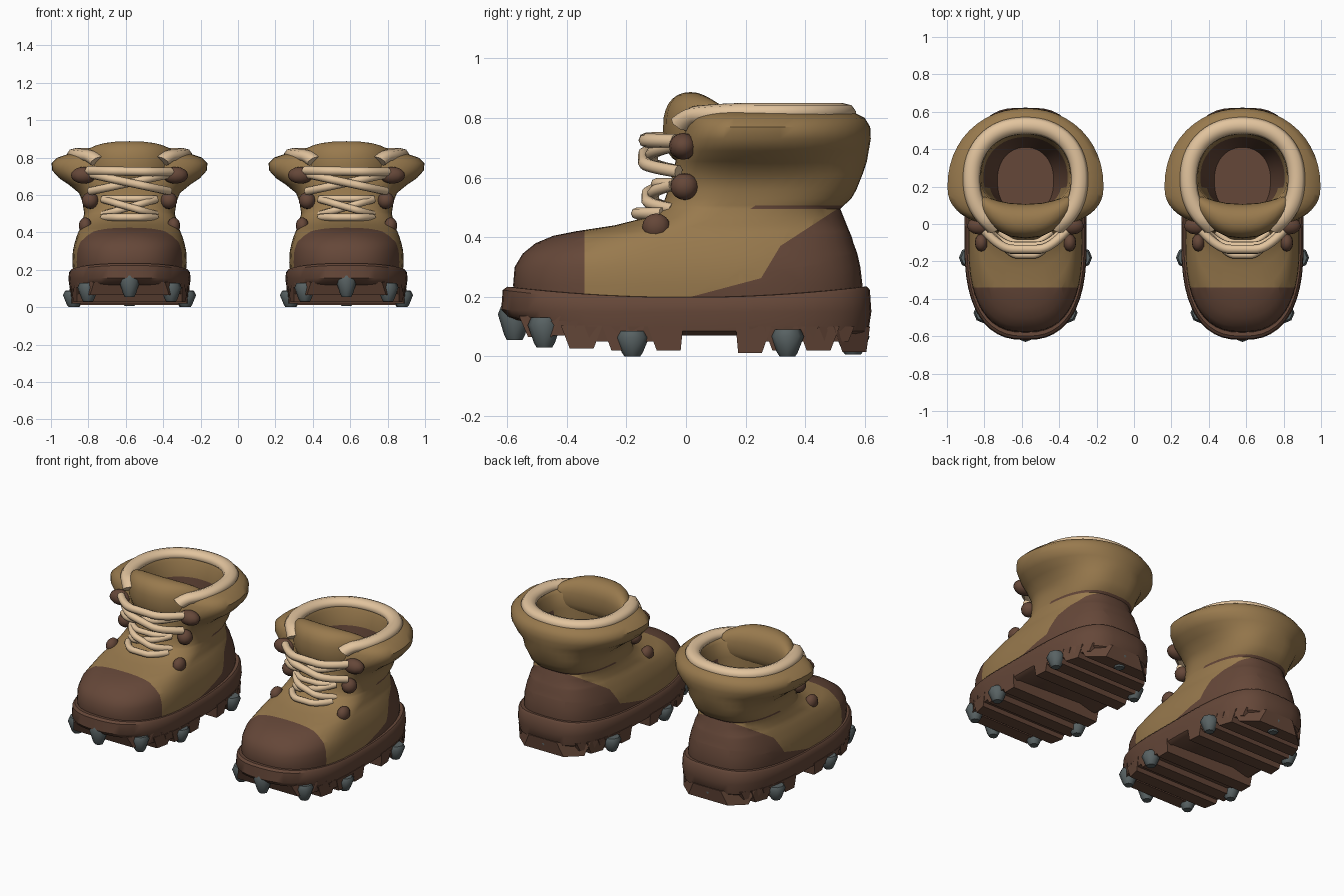
import bpy, bmesh, math
from mathutils import Vector

if "Cube" in bpy.data.objects:
    bpy.data.objects.remove(bpy.data.objects["Cube"])


def make_mat(name, rgb):
    m = bpy.data.materials.new(name)
    m.diffuse_color = (*rgb, 1)
    m.use_nodes = True
    m.node_tree.nodes["Principled BSDF"].inputs["Base Color"].default_value = m.diffuse_color
    return m


TAN = make_mat("tan_leather", (0.315, 0.193, 0.075))
BROWN = make_mat("brown_leather", (0.130, 0.063, 0.040))
CREAM = make_mat("cream_trim", (0.76, 0.55, 0.34))
GREY = make_mat("grey_metal", (0.098, 0.122, 0.125))
parts = []


def finish(name, bm, mats, angle=40):
    bmesh.ops.recalc_face_normals(bm, faces=bm.faces)
    me = bpy.data.meshes.new(name)
    bm.to_mesh(me)
    bm.free()
    for m in mats:
        me.materials.append(m)
    me.polygons.foreach_set("use_smooth", [True] * len(me.polygons))
    me.set_sharp_from_angle(angle=math.radians(angle))
    ob = bpy.data.objects.new(name, me)
    bpy.context.collection.objects.link(ob)
    parts.append(ob)
    return ob


def spow(v, n):
    return math.copysign(abs(v) ** (2 / n), v)


def ring(bm, z, front, back, w, cy, nf=2.5, nb=3.0, count=48):
    """Egg-shaped horizontal outline."""
    vs = []
    for i in range(count):
        a = 2 * math.pi * i / count
        c, s = math.cos(a), math.sin(a)
        n, r = (nb, back - cy) if s > 0 else (nf, cy - front)
        vs.append(bm.verts.new((w * spow(c, n), cy + r * spow(s, n), z)))
    return vs


def loft(bm, rings, inner_from=999):
    for k, (a, b) in enumerate(zip(rings, rings[1:])):
        for i in range(len(a)):
            j = (i + 1) % len(a)
            f = bm.faces.new((a[i], a[j], b[j], b[i]))
            f.material_index = 1 if k >= inner_from else 0


def tube(name, pts, radius, mat, flat=1.0, mid=0.0):
    cu = bpy.data.curves.new(name, 'CURVE')
    cu.dimensions = '3D'
    cu.bevel_depth = radius
    cu.bevel_resolution = 2
    cu.resolution_u = 6
    cu.use_fill_caps = True
    sp = cu.splines.new('NURBS')
    sp.points.add(len(pts) - 1)
    for p, co in zip(sp.points, pts):
        p.co = (*co, 1)
    sp.use_endpoint_u = True
    sp.order_u = 3
    tmp = bpy.data.objects.new(name + "_path", cu)
    bm = bmesh.new()
    bpy.context.collection.objects.link(tmp)
    bpy.context.view_layer.update()
    bm.from_mesh(bpy.data.meshes.new_from_object(tmp.evaluated_get(bpy.context.evaluated_depsgraph_get())))
    bpy.data.objects.remove(tmp)
    for v in bm.verts:
        v.co.z = mid + (v.co.z - mid) * flat
    return finish(name, bm, [mat], 60)


# Upper: toe, vamp, shaft, puffy collar and lining in one loft (z, front, back, half width, centre y)
bm = bmesh.new()
outer = [(.17, -.57, .585, .30, -.10), (.24, -.58, .592, .306, -.10), (.30, -.575, .585, .303, -.10),
         (.345, -.548, .575, .293, -.09), (.38, -.505, .562, .282, -.08), (.405, -.445, .555, .272, -.05),
         (.42, -.37, .548, .264, -.02), (.44, -.24, .54, .258, .03), (.465, -.14, .53, .252, .09),
         (.495, -.09, .518, .243, .13), (.507, -.08, .53, .243, .15), (.53, -.07, .555, .247, .17),
         (.56, -.06, .572, .25, .18), (.61, -.045, .592, .27, .2), (.655, -.035, .607, .325, .2),
         (.69, -.03, .613, .377, .2), (.73, -.02, .62, .413, .2),
         (.77, -.01, .618, .417, .2), (.80, .0, .60, .385, .2), (.82, .02, .56, .325, .2)]
inner = [(.82, .06, .50, .262, .23), (.79, .09, .48, .238, .25), (.70, .09, .465, .225, .25),
         (.50, .08, .44, .195, .25), (.28, .06, .41, .15, .24)]
rs = []
for k, r in enumerate(outer + inner):
    nb = 2.1 if r[0] > .64 or k >= len(outer) else 2.7 if r[0] > .43 else 3.0
    rs.append(ring(bm, *r, nf=2.1 if .37 < r[0] < .45 else 2.5, nb=nb))
loft(bm, rs, len(outer) + 2)
bm.faces.new(rs[-1]).material_index = 1
inside = set(rs[-2])
for f in bm.faces:
    c = f.calc_center_median()
    if f.material_index == 1 and inside & set(f.verts) and c.z > .5 and c.y < .2:
        f.material_index = 0
    if .495 < c.z < .507 and c.y > .22 and not inside & set(f.verts):
        f.material_index = 1


def cut(co, no, zmax):
    fs = [f for f in bm.faces if f.calc_center_median().z < zmax and f.material_index == 0]
    geom = fs + list({e for f in fs for e in f.edges}) + list({v for f in fs for v in f.verts})
    bmesh.ops.bisect_plane(bm, geom=geom, plane_co=co, plane_no=no)


# Toe cap and heel counter are cut out of the upper
heel = [(Vector((0, y, z)), Vector((0, dz, -dy))) for y, z, dy, dz in
        ((.11, .225, .15, .04), (.25, .26, .06, .10), (.30, .36, .2, .13))]
cut((0, -.34, .3), (0, 1, 0), .46)
for co, no in heel:
    cut(co, no, .495)
for f in bm.faces:
    c = f.calc_center_median()
    if f.material_index == 0 and c.z < .495:
        low, mid, top = [(c - co).dot(no) > 0 for co, no in heel]
        if c.y < -.34 or (mid and top) or (low and c.y > 0):
            f.material_index = 1
finish("boot_upper", bm, [TAN, BROWN], 50)

# Sole slab with an upturned toe and a gently dipping rim
bm = bmesh.new()


def toe_rise(y):
    return max(0, -.33 - y) * .22


sole = [(.07, -.57, .595, .295), (.085, -.6, .612, .317), (.15, -.62, .622, .327), (.185, -.615, .617, .323),
        (.198, -.60, .607, .313), (.20, -.55, .56, .27)]
rs = [ring(bm, *r, -.1, nb=3.2) for r in sole]
loft(bm, rs)
bm.faces.new(rs[0])
bm.faces.new(rs[-1])
for v in bm.verts:
    y = v.co.y
    v.co.z += .1 * y * y if v.co.z > .16 else toe_rise(y) * (.16 - v.co.z) / .09
finish("sole", bm, [BROWN])


def half_width(y):
    n, t = (3.2, (y + .1) / .722) if y > -.1 else (2.5, (-.1 - y) / .52)
    return .322 * max(0, 1 - t ** n) ** (1 / n)


# Cross-wise tread bars with shallow fill between them: y, bottom z, slope at front and back edges
bm = bmesh.new()
bars = [(-.49, .03, .03, .03), (-.35, .022, .03, .03), (-.21, .02, .03, .03), (-.058, .02, .03, .008),
        (.215, .012, .008, .03), (.33, .02, .03, .03), (.445, .02, .03, .03), (.565, .015, .03, .012)]
bars += [(y, .05, .02, .02) for y in (-.42, -.28, -.135, .27, .385, .505)]
for y, z, fr, bk in bars:
    rise = toe_rise(y)
    rows = []
    for dy, zz in ((-.04 - fr, .1), (-.04, z), (.04, z), (.04 + bk, .1)):
        w = half_width(y + dy) * (1 if zz > .09 else .97)
        rows.append([bm.verts.new((s * w, y + dy, zz + rise)) for s in (-1, 1)])
    for a, b in zip(rows, rows[1:] + rows[:1]):
        bm.faces.new((a[0], a[1], b[1], b[0]))
    for s in (0, 1):
        bm.faces.new([r[s] for r in rows])
finish("tread_bars", bm, [BROWN], 30)

# Metal studs around the sole: tapered, with a chamfered tip
bm = bmesh.new()
studs = [(0, -.575, .055, .115), (0, .56, .006, .08)]
for s in (-1, 1):
    studs += [(s * .3, -.18, 0, .085), (s * .295, .34, 0, .09), (s * .222, -.475, .03, .1)]
for x, y, z, h in studs:
    levels = [ring(bm, z + h * t, y - r, y + r, r, y, 2, 2, 8) for t, r in
              ((0, .026), (.15, .035), (.75, .056), (1, .045))]
    for lv in levels:
        for v in lv:
            v.co.x += x
    loft(bm, levels)
    bm.faces.new(levels[0])
    bm.faces.new(levels[-1])
finish("metal_studs", bm, [GREY], 50)

# Padded tongue, curved around the ankle
bm = bmesh.new()
bmesh.ops.create_uvsphere(bm, u_segments=24, v_segments=14, radius=1)
for v in bm.verts:
    x, y, z = v.co
    v.co = (.265 * spow(x, 2.4), .015 + .092 * spow(y, 2.2) + .12 * x * x, .765 + .122 * spow(z, 2.5))
finish("tongue", bm, [TAN], 60)

# Cream rim, open at the front
pts = []
for i in range(25):
    a = math.radians(-48 + 276 * i / 24)
    c, s = math.cos(a), math.sin(a)
    pts.append((.29 * spow(c, 2.2), .24 + (.287 if s > 0 else .29) * spow(s, 2.2), .818 - .03 * max(0, -s) ** 2))
pts = [(pts[0][0] - .03, pts[0][1] - .03, .765)] + pts + [(pts[-1][0] + .03, pts[-1][1] - .03, .765)]
tube("cream_rim", pts, .046, CREAM, .72, .818)

# Brown lace hooks: flattened buttons
bm = bmesh.new()
for s in (-1, 1):
    for x, y, z, rx in ((.245, -.01, .705, .068), (.21, -.005, .57, .045), (.236, -.1, .435, .035)):
        new = bmesh.ops.create_uvsphere(bm, u_segments=12, v_segments=8, radius=1)
        for v in new['verts']:
            v.co = (s * x + v.co.x * rx, y + v.co.y * .047, z + v.co.z * .045)
finish("lace_hooks", bm, [BROWN], 60)

# Laces: straight runs and crossings (left z, right z, half width, end y, middle y, radius)
runs = [(.73, .722, .22, -.035, -.135, .024), (.62, .71, .21, -.025, -.115, .022), (.71, .62, .21, -.025, -.14, .022),
        (.58, .58, .14, -.04, -.10, .018), (.495, .575, .14, -.045, -.11, .02), (.575, .495, .14, -.045, -.13, .02),
        (.48, .48, .14, -.08, -.165, .02)]
for z0, z1, w, y0, y1, r in runs:
    mid = (z0 + z1) / 2
    tube("lace", [(-w, y0, z0), (-w * .6, y1, z0 * .6 + mid * .4), (0, y1, mid),
                  (w * .6, y1, z1 * .6 + mid * .4), (w, y0, z1)], r, CREAM)

# Place the pair
for ob in list(parts):
    twin = ob.copy()
    twin.data = ob.data.copy()
    bpy.context.collection.objects.link(twin)
    ob.name, twin.name = "right_" + ob.name, "left_" + twin.name.split(".")[0]
    ob.location.x, twin.location.x = .58, -.58
